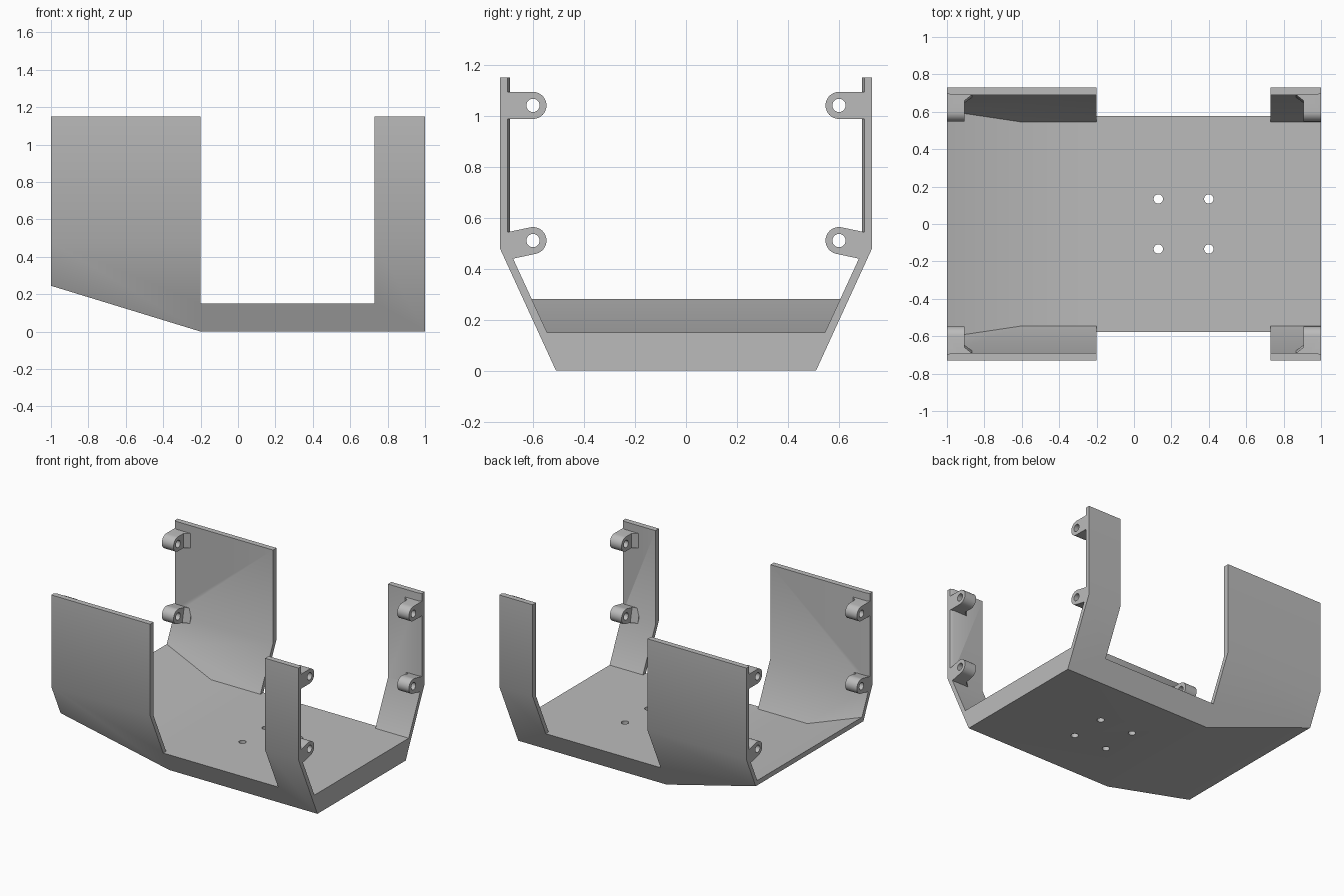
import bpy, bmesh, math
from mathutils import Matrix, Vector

old = bpy.data.objects.get("Cube")
if old:
    bpy.data.objects.remove(old, do_unlink=True)

grey = bpy.data.materials.new("plain grey")
grey.use_nodes = True
COLOUR = (0.5, 0.5, 0.5, 1)
grey.diffuse_color = COLOUR
grey.node_tree.nodes["Principled BSDF"].inputs["Base Color"].default_value = COLOUR


def prism(name, points, axis, lo, hi):
    """Extrude a flat outline along x, y or z; points use the other two axes in order."""
    bm = bmesh.new()
    verts = []
    for p in points:
        co = list(p)
        co.insert("xyz".index(axis), lo)
        verts.append(bm.verts.new(co))
    face = bm.faces.new(verts)
    moved = bmesh.ops.extrude_face_region(bm, geom=[face])["geom"]
    shift = Vector([hi - lo if a == axis else 0 for a in "xyz"])
    bmesh.ops.translate(bm, vec=shift, verts=[v for v in moved if isinstance(v, bmesh.types.BMVert)])
    bmesh.ops.recalc_face_normals(bm, faces=bm.faces)
    mesh = bpy.data.meshes.new(name)
    bm.to_mesh(mesh)
    bm.free()
    mesh.materials.append(grey)
    obj = bpy.data.objects.new(name, mesh)
    bpy.context.collection.objects.link(obj)
    return obj


def box(name, x, y, z):
    return prism(name, [(x[0], y[0]), (x[1], y[0]), (x[1], y[1]), (x[0], y[1])], "z", *z)


def circle(cx, cy, r, n=32):
    return [(cx + r * math.cos(math.tau * i / n), cy + r * math.sin(math.tau * i / n)) for i in range(n)]


def combine(target, tool, operation="DIFFERENCE"):
    mod = target.modifiers.new("cut", "BOOLEAN")
    mod.operation, mod.solver, mod.object = operation, "EXACT", tool
    bpy.context.view_layer.objects.active = target
    bpy.ops.object.modifier_apply(modifier=mod.name)
    bpy.data.objects.remove(tool, do_unlink=True)


def both_sides(half):
    return half + [(-y, z) for y, z in reversed(half)]


# Shell: outer trough with the rear underside sloped away
shell = prism("shell", both_sides([(0.51, 0), (0.73, 0.48), (0.73, 1.15)]), "x", -1, 1)
combine(shell, prism("underside_cutter", [(-0.2, 0), (-1.2, 0.306), (-1.2, -0.2), (-0.2, -0.2)], "y", -1, 1))

# Hollow interior whose floor ramps up towards one end
hollow = prism("hollow", both_sides([(0.545, 0.15), (0.69, 0.465), (0.69, 1.3)]), "x", -1.1, 1.1)
combine(hollow, prism("ramp", [(-0.6, 0.15), (-1.2, 0.345), (-1.2, 0), (-0.6, 0)], "y", -1, 1))
combine(shell, hollow)

# Wide opening in both side walls
combine(shell, box("opening_cutter", (-0.2, 0.73), (-1, 1), (0.15, 1.3)))

# Four mounting holes in the floor
for x in (0.13, 0.4):
    for y in (-0.134, 0.134):
        combine(shell, prism("hole_cutter", circle(x, y, 0.025), "z", -0.1, 0.3))

# Slim chamfers along the inner end edges of the walls
for sx in (-1, 1):
    for sy in (-1, 1):
        edge = [(0.975, 0.688), (1.01, 0.705), (1.01, 0.68), (0.975, 0.68)]
        combine(shell, prism("chamfer_cutter", [(sx * x, sy * y) for x, y in edge], "z", 0.52, 1.2))


# Screw lug: rounded arm with a bore, and a gusset flaring into the wall
def make_lug(name, sx, sy, height, tilt):
    r, reach = 0.053, 0.108
    arc = [(r * math.cos(a), r * math.sin(a))
           for a in (math.pi / 2 + math.pi * i / 16 for i in range(17))]
    lug = prism(name, arc + [(reach, -r), (reach, r)], "x", 0.905, 1)
    gusset = [(0.905, 0.06), (0.865, 0.092), (0.865, reach), (0.95, reach), (0.95, 0.06)]
    combine(lug, prism("gusset", gusset, "z", -r, r), "UNION")
    combine(lug, prism("bore_cutter", circle(0, 0, 0.026), "x", 0.8, 1.1))
    place = (Matrix.Diagonal((sx, sy, 1, 1)) @ Matrix.Translation((0, 0.6, height))
             @ Matrix.Rotation(math.radians(tilt), 4, "X"))
    lug.data.transform(place)
    if sx * sy < 0:
        lug.data.flip_normals()
    return lug


parts = [shell]
for sx, end in ((-1, "right"), (1, "left")):
    for sy, side in ((-1, "front"), (1, "back")):
        parts.append(make_lug(f"{side}_{end}_upper_lug", sx, sy, 1.04, 0))
        parts.append(make_lug(f"{side}_{end}_lower_lug", sx, sy, 0.51, -12))

# Soft shading over gentle bends, crisp edges elsewhere
bpy.ops.object.select_all(action="DESELECT")
for part in parts:
    part.select_set(True)
bpy.context.view_layer.objects.active = shell
bpy.ops.object.shade_smooth_by_angle(angle=math.radians(30))
